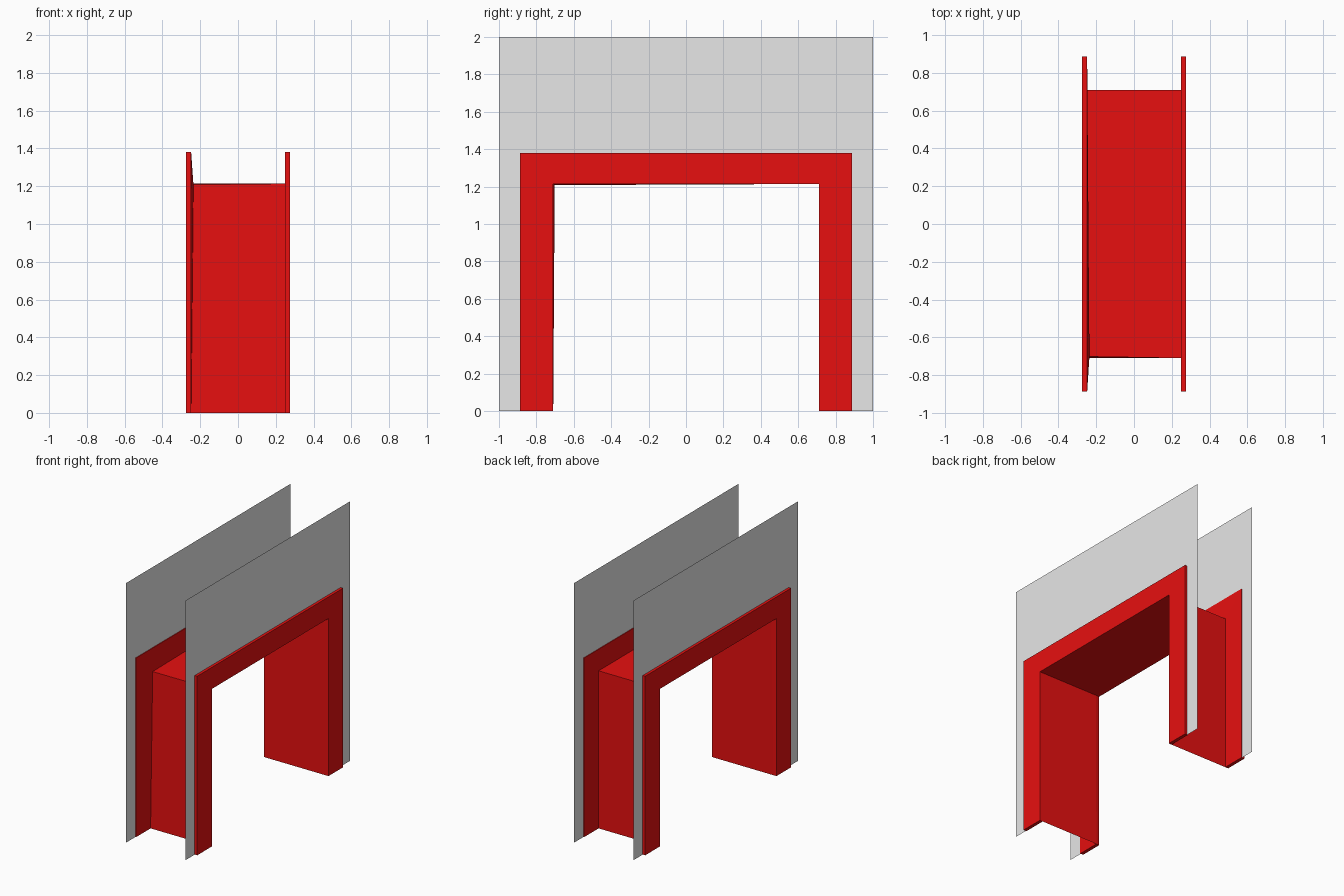
import bpy
import bmesh

cube = bpy.data.objects.get("Cube")
if cube:
    bpy.data.objects.remove(cube, do_unlink=True)


def make_material(name, color):
    mat = bpy.data.materials.new(name)
    mat.use_nodes = True
    mat.diffuse_color = color
    mat.node_tree.nodes["Principled BSDF"].inputs["Base Color"].default_value = color
    return mat


def arch(bm, x, half_width, height):
    """Vertices of an upside-down U standing on the ground at the given x."""
    path = [(-half_width, 0), (-half_width, height), (half_width, height), (half_width, 0)]
    return [bm.verts.new((x, y, z)) for y, z in path]


def bridge(bm, a, b):
    for i in range(len(a) - 1):
        bm.faces.new((a[i], a[i + 1], b[i + 1], b[i]))


def finish(bm, name, mat):
    bmesh.ops.recalc_face_normals(bm, faces=bm.faces[:])
    mesh = bpy.data.meshes.new(name)
    bm.to_mesh(mesh)
    bm.free()
    mesh.materials.append(mat)
    obj = bpy.data.objects.new(name, mesh)
    bpy.context.collection.objects.link(obj)


red = make_material("red paint", (0.8, 0.005, 0.005, 1))
grey = make_material("wall grey", (0.8, 0.8, 0.8, 1))

OPENING = (0.71, 1.214)
OUTER = (0.888, 1.38)
INNER_X, OUTER_X, WALL_X = 0.248, 0.274, 0.253

# Door frame: a casing ring on each side joined by a thin lining
bm = bmesh.new()
lining_edges = []
for side in (-1, 1):
    ring = [arch(bm, side * x, *size) for x, size in
            ((INNER_X, OUTER), (OUTER_X, OUTER), (OUTER_X, OPENING), (INNER_X, OPENING))]
    for i in range(4):
        bridge(bm, ring[i], ring[(i + 1) % 4])
    for end in (0, -1):
        bm.faces.new([row[end] for row in ring])
    lining_edges.append(ring[3])
bridge(bm, *lining_edges)
# One inner corner of the casing sits slightly out of line
lining_edges[0][1].co = (-0.236, -0.702, 1.208)
finish(bm, "door_frame", red)

# Paper-thin wall sheets with a doorway, the cut edge hidden in the casing
for side, name in ((-1, "right_wall"), (1, "left_wall")):
    bm = bmesh.new()
    bridge(bm, arch(bm, side * WALL_X, 1.0, 2.0), arch(bm, side * WALL_X, 0.8, 1.3))
    finish(bm, name, grey)
